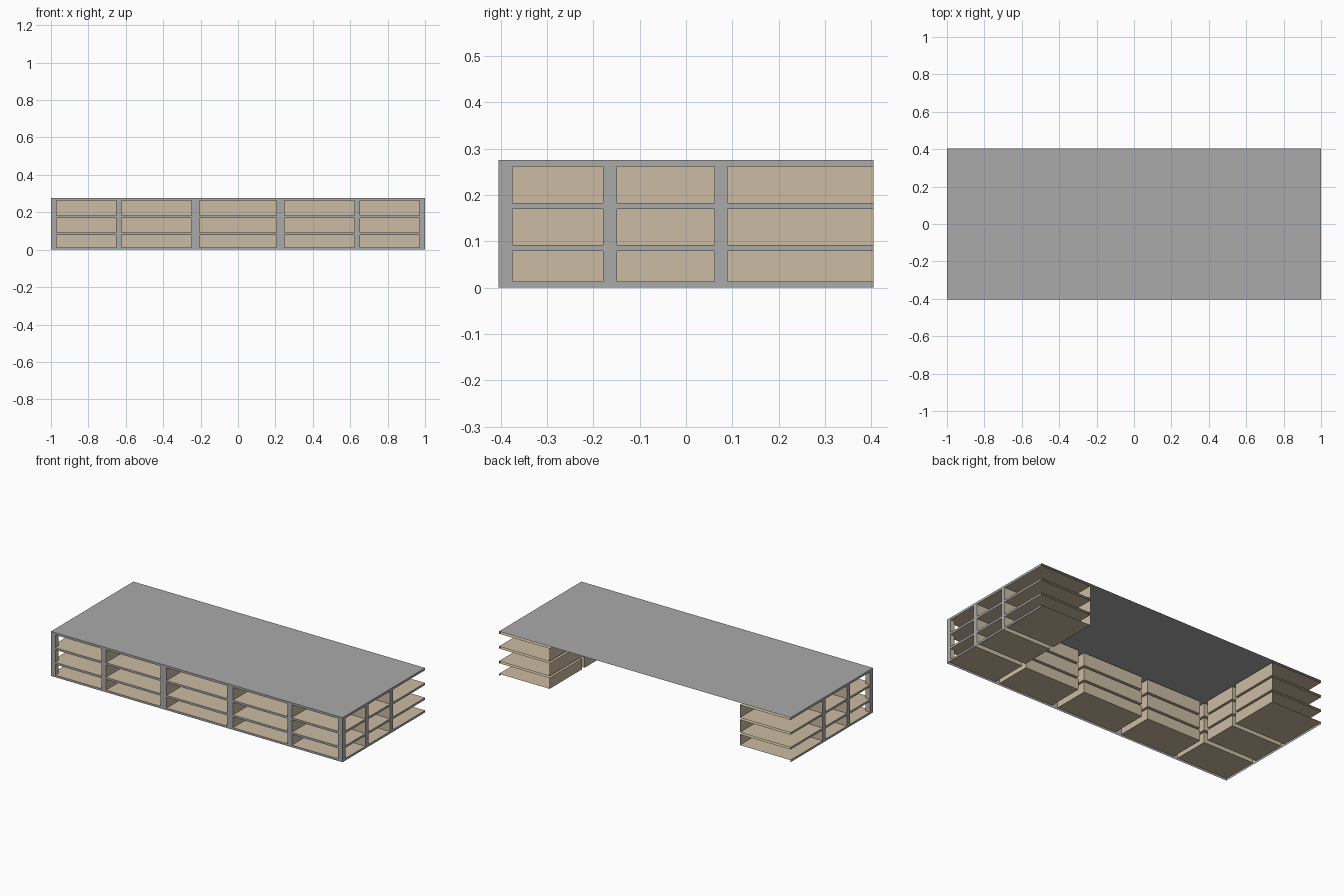
import bpy, bmesh

if "Cube" in bpy.data.objects:
    bpy.data.objects.remove(bpy.data.objects["Cube"])

W, D, H = 1.0, 0.404, 0.276          # half width, half depth, height
IN_X, IN_Y = 0.652, -0.179           # inner faces of the wings and front run
XS = [-W, -0.97, -IN_X, -0.623, -0.248, -0.207, 0.207, 0.248, 0.623, IN_X, 0.97, W]
YS = [-D, -0.374, IN_Y, -0.149, 0.061, 0.089, D]
ZS = [0, 0.013, 0.079, 0.092, 0.170, 0.183, 0.262, H]
ROWS = [(ZS[i], ZS[i + 1]) for i in (1, 3, 5)]

wood = bpy.data.materials.new("wood")
wood.diffuse_color = (0.60, 0.50, 0.37, 1)
wood.use_nodes = True
wood.node_tree.nodes["Principled BSDF"].inputs["Base Color"].default_value = wood.diffuse_color
grey = bpy.data.materials.new("grey_panel")
grey.diffuse_color = (0.40, 0.40, 0.40, 1)
grey.use_nodes = True
grey.node_tree.nodes["Principled BSDF"].inputs["Base Color"].default_value = grey.diffuse_color


def make(name, quads, mat):
    bm = bmesh.new()
    for q in quads:
        bm.faces.new([bm.verts.new(p) for p in q])
    bmesh.ops.remove_doubles(bm, verts=bm.verts, dist=1e-5)
    me = bpy.data.meshes.new(name)
    bm.to_mesh(me)
    bm.free()
    me.materials.append(mat)
    ob = bpy.data.objects.new(name, me)
    bpy.context.collection.objects.link(ob)
    return ob


def grid_frame(us, place, flip=False):
    """Flat face with openings wherever both interval indices are odd."""
    quads = []
    for i in range(len(us) - 1):
        for j in range(len(ZS) - 1):
            if i % 2 and j % 2:
                continue
            q = [place(us[i], ZS[j]), place(us[i + 1], ZS[j]),
                 place(us[i + 1], ZS[j + 1]), place(us[i], ZS[j + 1])]
            quads.append(q[::-1] if flip else q)
    return quads


def sheet_box(x0, x1, y0, y1, z0, z1, sides):
    """Thin compartment, facing inward; sides picks the upright walls kept."""
    def p(x, y, z):
        return ((x0, x1)[x], (y0, y1)[y], (z0, z1)[z])
    walls = {
        "-x": [p(0, 0, 0), p(0, 1, 0), p(0, 1, 1), p(0, 0, 1)],
        "+x": [p(1, 1, 0), p(1, 0, 0), p(1, 0, 1), p(1, 1, 1)],
        "-y": [p(1, 0, 0), p(0, 0, 0), p(0, 0, 1), p(1, 0, 1)],
        "+y": [p(0, 1, 0), p(1, 1, 0), p(1, 1, 1), p(0, 1, 1)],
    }
    floor = [p(0, 0, 0), p(1, 0, 0), p(1, 1, 0), p(0, 1, 0)]
    roof = [p(0, 1, 1), p(1, 1, 1), p(1, 0, 1), p(0, 0, 1)]
    return [floor, roof] + [walls[s] for s in sides]


# Counter top and grey face frames
make("counter_top", [[(-W, -D, H), (W, -D, H), (W, D, H), (-W, D, H)]], grey)
make("front_frame", grid_frame(XS, lambda u, z: (u, -D, z)), grey)
for s, side in ((1, "right"), (-1, "left")):
    make(side + "_frame", grid_frame(YS, lambda u, z: (s * W, u, z), s < 0), grey)

# Front compartments, open to the front
quads = []
for i in (3, 5, 7):
    for z0, z1 in ROWS:
        quads += sheet_box(XS[i], XS[i + 1], -D, IN_Y, z0, z1, ["-x", "+x", "+y"])
make("front_compartments", quads, wood)

# Wings: corner cell open on two sides, middle cell, rear cell open at the back
for s, side in ((1, "right"), (-1, "left")):
    x0, x1 = sorted((s * IN_X, s * W))
    inner = "-x" if s > 0 else "+x"
    corner, wing = [], []
    px = s * XS[-2]
    for z0, z1 in ROWS:
        corner += sheet_box(x0, x1, -D, IN_Y, z0, z1, [inner, "+y"])
        # inner faces of the corner post
        corner += [[(px, -D, z0), (px, YS[1], z0), (px, YS[1], z1), (px, -D, z1)],
                   [(px, YS[1], z0), (s * W, YS[1], z0), (s * W, YS[1], z1), (px, YS[1], z1)]]
        wing += sheet_box(x0, x1, YS[3], YS[4], z0, z1, [inner, "-y", "+y"])
        wing += sheet_box(x0, x1, YS[5], D, z0, z1, [inner, "-y"])
    make(side + "_corner_compartments", corner, wood)
    make(side + "_wing_compartments", wing, wood)
